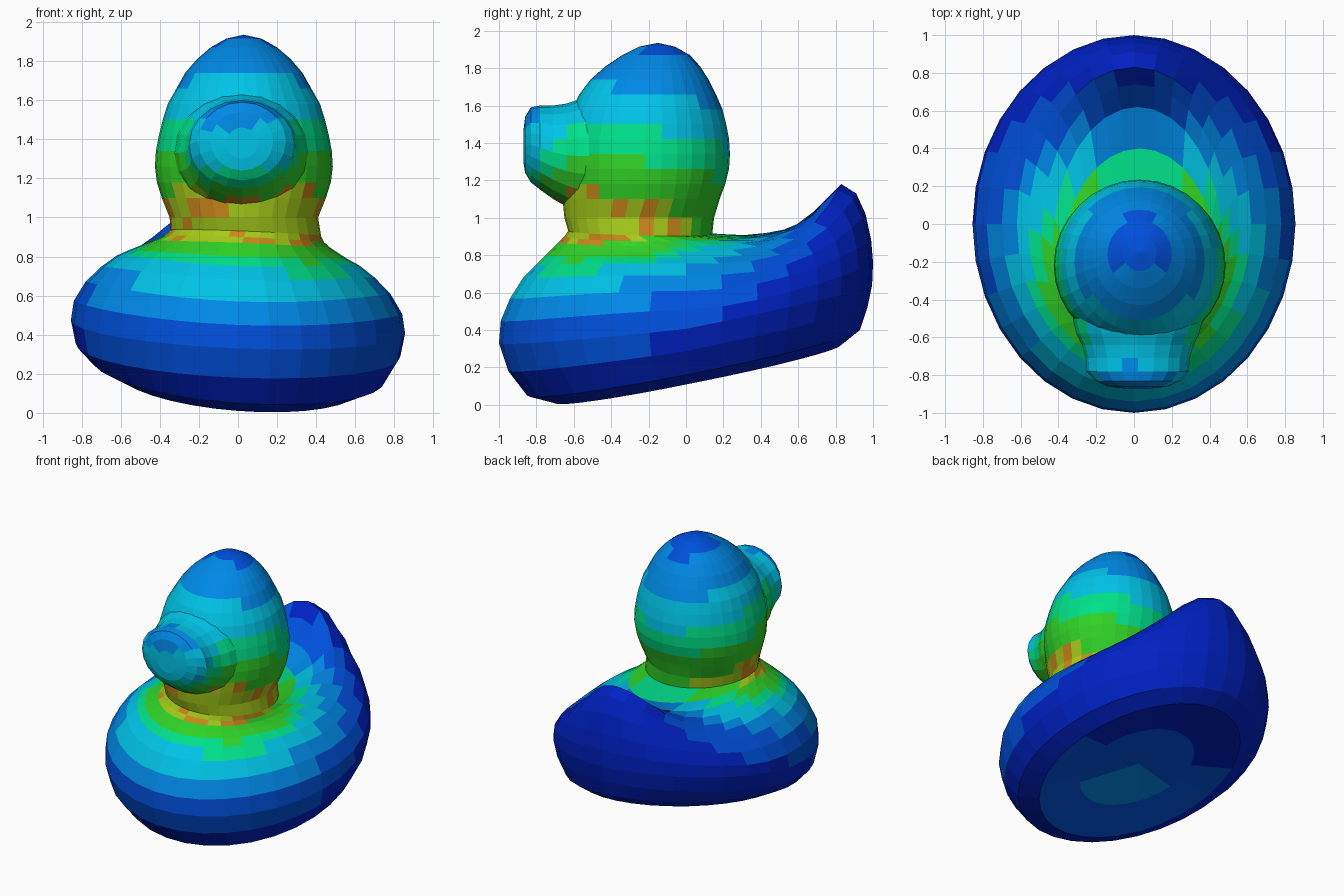
import bpy, bmesh, math, random
from mathutils import Vector

if "Cube" in bpy.data.objects:
    bpy.data.objects.remove(bpy.data.objects["Cube"])

random.seed(4)
SEG = 32

# Heat-style palette, warm near the neck and cool far from it
COLOURS = {
    "orange": (0.60, 0.25, 0.01, 1), "olive": (0.38, 0.60, 0.01, 1),
    "green": (0.03, 0.65, 0.02, 1), "mint": (0.0, 0.75, 0.25, 1),
    "cyan": (0.0, 0.55, 0.80, 1), "sky": (0.0, 0.25, 0.80, 1),
    "blue": (0.0, 0.08, 0.72, 1), "navy": (0.0, 0.015, 0.55, 1)}
NAMES = list(COLOURS)
LIMITS = [0.0, 0.42, 0.53, 0.62, 0.74, 0.88, 1.05]
MATS = []
for name, col in COLOURS.items():
    m = bpy.data.materials.new(name)
    m.diffuse_color = col
    m.use_nodes = True
    m.node_tree.nodes["Principled BSDF"].inputs["Base Color"].default_value = m.diffuse_color
    MATS.append(m)


def shade_index(p):
    d = (p - Vector((0.03, -0.28, 1.02))).length
    i = sum(d > lim for lim in LIMITS)
    if i == 1 and random.random() < 0.25:
        return 0
    return min(i, len(NAMES) - 1)


def loft(name, start, rings, end):
    """Skin closed rings of points, closing both ends to a pole."""
    bm = bmesh.new()
    loops = [[bm.verts.new(p) for p in r] for r in rings]
    for a, b in zip(loops, loops[1:]):
        for i in range(len(a)):
            j = (i + 1) % len(a)
            bm.faces.new((a[i], a[j], b[j], b[i]))
    for pole, lp in ((start, loops[0]), (end, loops[-1])):
        v = bm.verts.new(pole)
        for i in range(len(lp)):
            bm.faces.new((lp[i], lp[(i + 1) % len(lp)], v))
    bmesh.ops.recalc_face_normals(bm, faces=bm.faces)
    for f in bm.faces:
        f.material_index = shade_index(f.calc_center_median())
    me = bpy.data.meshes.new(name)
    bm.to_mesh(me)
    bm.free()
    for m in MATS:
        me.materials.append(m)
    ob = bpy.data.objects.new(name, me)
    bpy.context.collection.objects.link(ob)
    return ob


def ring(front, side, back, p=1, shift=0.0, roll=0.0):
    """Warped oval through a front (y,z), side (x,y,z) and back (y,z) point."""
    pts = []
    for k in range(SEG):
        a = 2 * math.pi * k / SEG
        c, x = math.cos(a), side[0] * math.sin(a)
        y, z = back if c > 0 else front
        t = abs(c)
        pts.append((x + shift, side[1] + (y - side[1]) * t,
                    side[2] + (z - side[2]) * t ** p - roll * x))
    return pts


# Body with hollow underside and upswept tail:
# front, side, back, sharpness of the rise
BODY = [
    ((-.40, .12), (.36, .05, .21), (.45, .30), 1),
    ((-.70, .01), (.62, .05, .165), (.83, .32), 1),
    ((-.85, .05), (.75, .02, .22), (.93, .40), 1),
    ((-.95, .18), (.83, .0, .32), (.97, .52), 1),
    ((-1.0, .33), (.855, .0, .44), (.995, .64), 1),
    ((-.99, .45), (.84, .0, .54), (1.0, .76), 1.5),
    ((-.94, .57), (.78, .0, .64), (.99, .88), 2),
    ((-.87, .68), (.70, .0, .72), (.96, 1.02), 3),
    ((-.80, .75), (.62, .0, .78), (.91, 1.13), 3.6),
    ((-.75, .80), (.56, -.02, .81), (.83, 1.18), 4),
    ((-.71, .84), (.50, -.06, .84), (.74, 1.09), 4),
    ((-.68, .87), (.45, -.12, .865), (.62, .96), 3.5),
    ((-.65, .90), (.41, -.20, .89), (.40, .90), 2),
    ((-.63, .93), (.385, -.25, .92), (.14, .91), 1)]

# Neck and head: z, front y, half width, middle y, back y
HEAD = [(1.0, -.65, .38, -.25, .15), (1.1, -.66, .42, -.22, .18),
        (1.18, -.66, .445, -.22, .21), (1.26, -.66, .455, -.22, .23),
        (1.34, -.66, .45, -.22, .235), (1.42, -.655, .435, -.22, .23),
        (1.5, -.64, .415, -.21, .215), (1.58, -.61, .39, -.21, .195),
        (1.66, -.57, .345, -.20, .16), (1.74, -.51, .30, -.19, .12),
        (1.81, -.43, .24, -.18, .075), (1.87, -.34, .17, -.16, .02),
        (1.915, -.25, .09, -.15, -.06)]

body_rings = [ring(f, s, b, p, max(0.0, 0.01 * (i - 9)),
                   0.075 if i < 3 else 0.04)
              for i, (f, s, b, p) in enumerate(BODY)]
head_rings = [ring((yf, z), (w, ym, z), (yb, z), 1, 0.03)
              for z, yf, w, ym, yb in HEAD]
loft("duck_body_and_head", (0, .05, .225), body_rings + head_rings,
     (.03, -.15, 1.935))

# Blunt rounded bill: y, middle z, half width, half height
BILL = [(-.50, 1.33, .345, .32), (-.58, 1.33, .325, .30),
        (-.64, 1.335, .295, .275), (-.71, 1.35, .275, .25),
        (-.78, 1.375, .27, .225), (-.83, 1.39, .225, .20),
        (-.86, 1.39, .16, .15), (-.87, 1.38, .08, .08)]
bill_rings = [[(.02 + rx * math.cos(2 * math.pi * k / 20), y,
                z + rz * math.sin(2 * math.pi * k / 20)) for k in range(20)]
              for y, z, rx, rz in BILL]
loft("bill", (.02, -.45, 1.33), bill_rings, (.02, -.87, 1.38))
